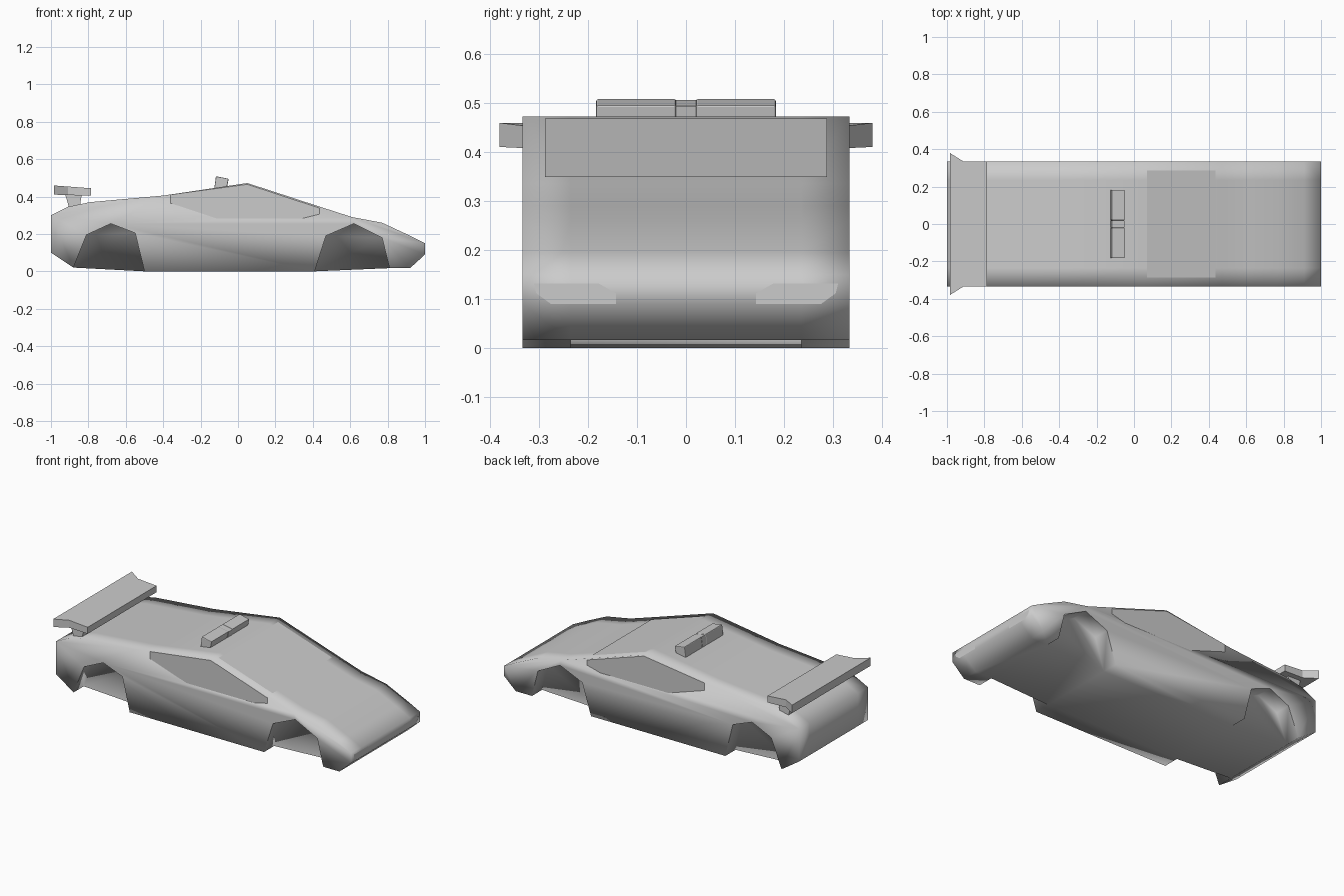
import bpy, bmesh

if "Cube" in bpy.data.objects:
    bpy.data.objects.remove(bpy.data.objects["Cube"])

W, INNER = 0.333, 0.235   # half width, wheel-well depth line


def finish(bm, name, smooth=False, recalc=True):
    if recalc:
        bmesh.ops.recalc_face_normals(bm, faces=bm.faces[:])
    for f in bm.faces:
        f.smooth = smooth
    me = bpy.data.meshes.new(name)
    bm.to_mesh(me)
    bm.free()
    ob = bpy.data.objects.new(name, me)
    bpy.context.scene.collection.objects.link(ob)
    return ob


def loft(name, a, b):
    """Solid between two matching loops."""
    bm = bmesh.new()
    va, vb = [bm.verts.new(p) for p in a], [bm.verts.new(p) for p in b]
    bm.faces.new(va)
    bm.faces.new(vb)
    n = len(va)
    for i in range(n):
        j = (i + 1) % n
        bm.faces.new((va[i], va[j], vb[j], vb[i]))
    return finish(bm, name)


def extrude_y(name, profile, y0, y1):
    return loft(name, [(x, y0, z) for x, z in profile], [(x, y1, z) for x, z in profile])


def panel(name, pts, out):
    bm = bmesh.new()
    f = bm.faces.new([bm.verts.new(p) for p in pts])
    f.normal_update()
    if f.normal.dot(out) < 0:
        f.normal_flip()
    return finish(bm, name, recalc=False)


# Body: side profile with notched wheel arches, hollow only in the outer strips
top = [(-1, .10), (-1, .30), (-.91, .345), (-.79, .37), (-.40, .405), (.05, .472),
       (.47, .335), (.61, .29), (.77, .26), (.91, .195), (1, .15), (1, .09), (.92, .017)]
front_arch = [(.81, .017), (.77, .18), (.62, .255), (.47, .19), (.41, 0)]
rear_arch = [(-.50, 0), (-.55, .205), (-.68, .255), (-.81, .195), (-.88, .02)]
outer = top + front_arch + rear_arch
n, nt = len(outer), len(top)
arches = [list(range(nt, nt + 5)), list(range(nt + 5, nt + 10))]
skip = {i for a in arches for i in a[1:-1]}
core = [i for i in range(n) if i not in skip]

bm = bmesh.new()
rings = {y: [bm.verts.new((x, y, z)) for x, z in outer] for y in (-W, -INNER, INNER, W)}


def bridge(a, b, idx):
    for k, i in enumerate(idx):
        j = idx[(k + 1) % len(idx)]
        bm.faces.new((a[i], a[j], b[j], b[i]))


bridge(rings[-INNER], rings[INNER], core)
for s in (-1, 1):
    bridge(rings[s * W], rings[s * INNER], list(range(n)))
    bm.faces.new(rings[s * W])
    for a in arches:
        bm.faces.new([rings[s * INNER][i] for i in a])
        for i, j in zip(a, a[1:]):
            bm.edges.get((rings[s * W][i], rings[s * W][j])).smooth = False
finish(bm, "car_body", smooth=True)

# Rear wing with flared tips, on two struts
plan = [(-.785, -W), (-.91, -W), (-.985, -.38), (-.985, .38), (-.91, W), (-.785, W)]
loft("rear_wing",
     [(x, y, .444 - .075 * (x + .785)) for x, y in plan],
     [(x, y, .404 - .03 * (x + .785)) for x, y in plan])
strut = [(-.925, .415), (-.835, .415), (-.845, .35), (-.90, .33)]
for s, side in ((-1, "right"), (1, "left")):
    extrude_y("wing_strut_" + side, strut, s * .25, s * .30)

# Roof scoop: two intakes joined by a narrow centre piece
scoop = [(-.118, .508), (-.05, .495), (-.058, .455), (-.128, .435)]
for s, side in ((-1, "right"), (1, "left")):
    ob = extrude_y("roof_intake_" + side, scoop, s * .02, s * .183)
    mod = ob.modifiers.new("soft", 'BEVEL')
    mod.width, mod.segments = .004, 2
extrude_y("intake_centre", [(x, z - .002) for x, z in scoop], -.02, .02)

# Windows and headlights laid just over the body
side_glass = [(-.36, .41), (.05, .465), (.436, .338), (.436, .306),
              (.345, .283), (-.115, .283), (-.36, .364)]
lamp = [(.31, .132), (.178, .132), (.143, .112), (.143, .09), (.275, .09), (.305, .112)]
for s, side in ((-1, "right"), (1, "left")):
    panel("side_window_" + side, [(x, s * (W + .002), z) for x, z in side_glass], (0, s, 0))
    panel("headlight_" + side, [(1.001, s * y, z) for y, z in lamp], (1, 0, 0))
panel("windscreen", [(.07, -.287, .468), (.07, .287, .468),
                     (.435, .287, .349), (.435, -.287, .349)], (0, 0, 1))
